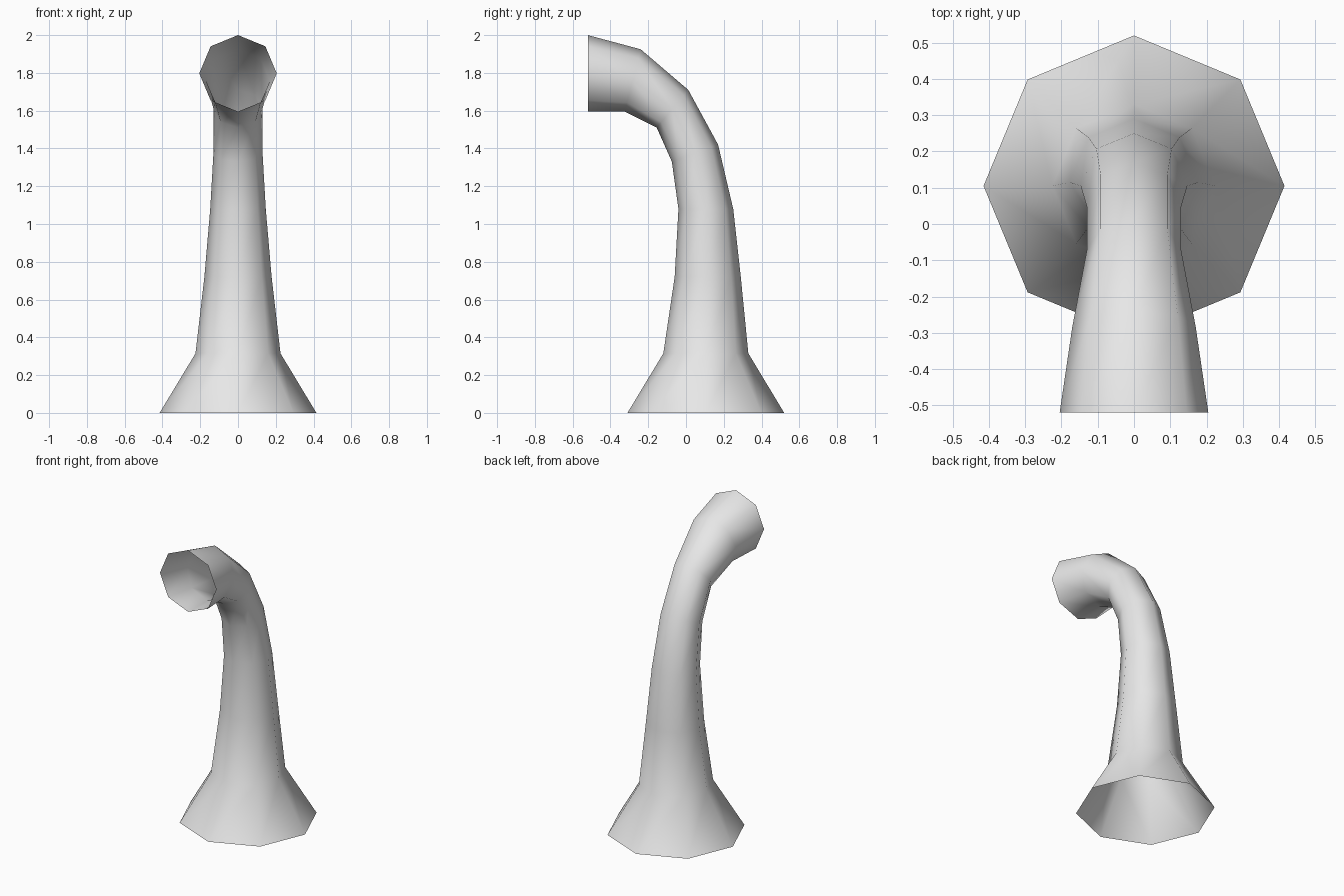
import bpy, bmesh, math

if "Cube" in bpy.data.objects:
    bpy.data.objects.remove(bpy.data.objects["Cube"])

# Plain grey
grey = bpy.data.materials.new("plain_grey")
grey.diffuse_color = (0.8, 0.8, 0.8, 1)
grey.use_nodes = True
grey.node_tree.nodes["Principled BSDF"].inputs["Base Color"].default_value = grey.diffuse_color

SIDES = 8
# Each ring: outer (y, z), inner (y, z), half width in x
rings = [
    ((0.52, 0.0), (-0.31, 0.0), 0.415),      # flared foot
    ((0.33, 0.315), (-0.12, 0.315), 0.225),  # top of the flare
    ((0.29, 0.72), (-0.06, 0.72), 0.178),
    ((0.25, 1.08), (-0.04, 1.08), 0.147),
    ((0.17, 1.42), (-0.075, 1.33), 0.13),    # start of the bend
    ((0.012, 1.71), (-0.155, 1.51), 0.13),
    ((-0.24, 1.925), (-0.325, 1.595), 0.17),
    ((-0.52, 2.0), (-0.52, 1.595), 0.205),   # open mouth
]

# Bent tube, open at both ends
bm = bmesh.new()
loops = []
for (oy, oz), (iy, iz), w in rings:
    loop = []
    for i in range(SIDES):
        a = math.tau * i / SIDES
        t = (1 + math.cos(a)) / 2
        loop.append(bm.verts.new((w * math.sin(a), iy + (oy - iy) * t, iz + (oz - iz) * t)))
    loops.append(loop)
for lo, hi in zip(loops, loops[1:]):
    for i in range(SIDES):
        j = (i + 1) % SIDES
        f = bm.faces.new((lo[j], lo[i], hi[i], hi[j]))
        f.smooth = True
mesh = bpy.data.meshes.new("bent_pipe")
bm.to_mesh(mesh)
bm.free()
mesh.materials.append(grey)
pipe = bpy.data.objects.new("bent_pipe", mesh)
bpy.context.collection.objects.link(pipe)
